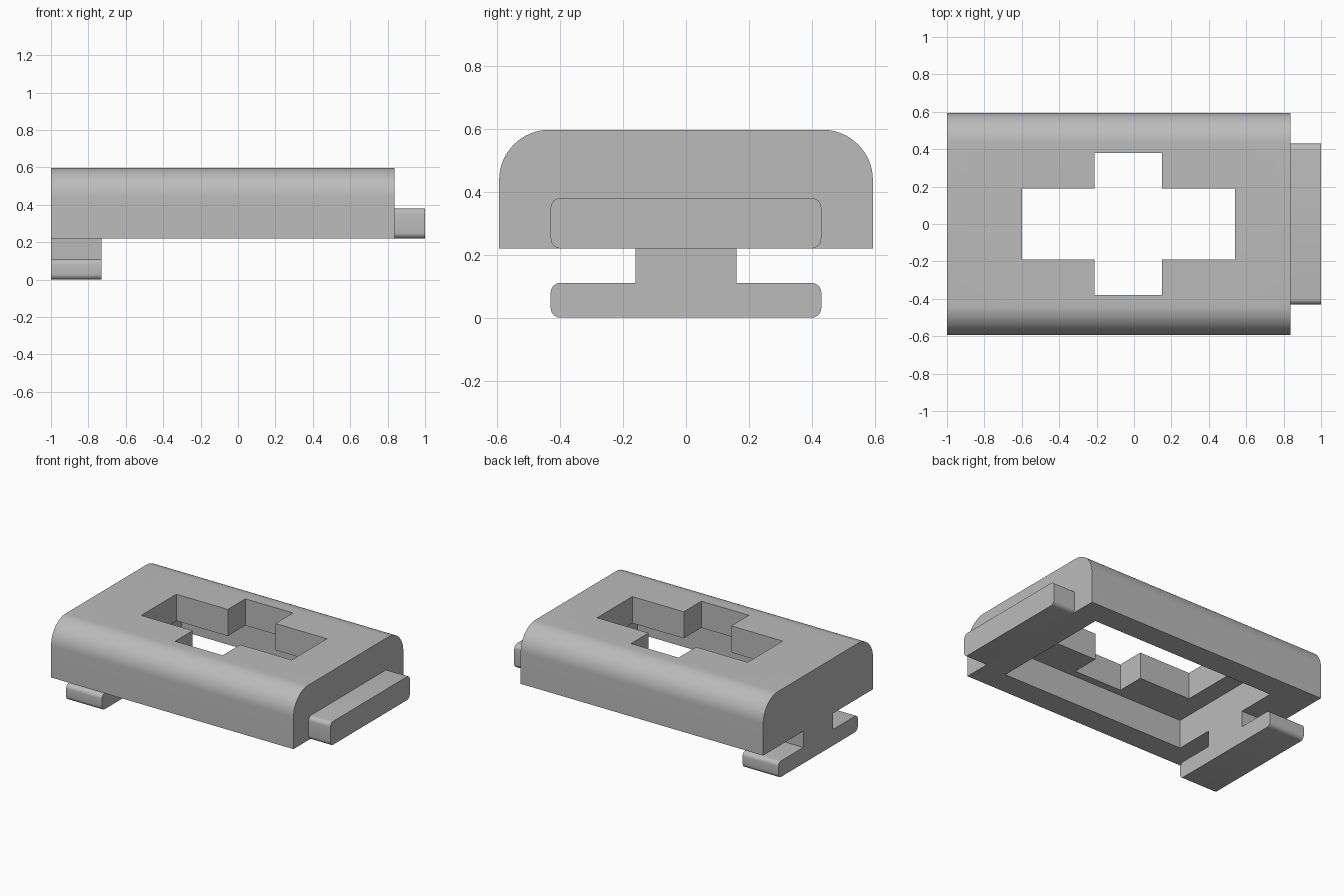
import bpy
import math

if "Cube" in bpy.data.objects:
    bpy.data.objects.remove(bpy.data.objects["Cube"])

grey = bpy.data.materials.new("plain_grey")
GREY = (0.5, 0.5, 0.5, 1)
grey.use_nodes = True
grey.diffuse_color = GREY
grey.node_tree.nodes["Principled BSDF"].inputs["Base Color"].default_value = GREY


def arc(cy, cz, r, start, steps):
    """Quarter circle of (y, z) points, anticlockwise from the start angle."""
    return [(cy + r * math.cos(math.radians(start + 90 * i / steps)),
             cz + r * math.sin(math.radians(start + 90 * i / steps)))
            for i in range(steps + 1)]


def prism(name, points, low, high, axis):
    """Extrude an anticlockwise outline along x (points are y, z) or z (points are x, y)."""
    n = len(points)
    verts = [(h, a, b) if axis == "x" else (a, b, h)
             for h in (low, high) for a, b in points]
    faces = [tuple(reversed(range(n))), tuple(range(n, 2 * n))]
    faces += [(i, (i + 1) % n, n + (i + 1) % n, n + i) for i in range(n)]
    mesh = bpy.data.meshes.new(name)
    mesh.from_pydata(verts, [], faces)
    mesh.materials.append(grey)
    obj = bpy.data.objects.new(name, mesh)
    bpy.context.collection.objects.link(obj)
    return obj


def activate(obj):
    bpy.ops.object.select_all(action="DESELECT")
    obj.select_set(True)
    bpy.context.view_layer.objects.active = obj


def cut(obj, cutter):
    activate(obj)
    mod = obj.modifiers.new("cut", "BOOLEAN")
    mod.operation = "DIFFERENCE"
    mod.solver = "EXACT"
    mod.object = cutter
    bpy.ops.object.modifier_apply(modifier=mod.name)
    bpy.data.objects.remove(cutter)


def rectangle(x0, x1, y0, y1):
    return [(x0, y0), (x1, y0), (x1, y1), (x0, y1)]


# Key levels
W, BAR, STEM = 0.594, 0.43, 0.16       # half widths
BASE, TOP, LIP = 0.22, 0.597, 0.11     # heights
ROUND, SMALL = 0.16, 0.03              # corner radii
BACK, SHOULDER, TIP = -1.0, 0.836, 1.0
FOOT_END = -0.73

# Body with two rounded upper edges
outline = [(-W, BASE), (W, BASE)]
outline += arc(W - ROUND, TOP - ROUND, ROUND, 0, 16)
outline += arc(ROUND - W, TOP - ROUND, ROUND, 90, 16)
body = prism("body", outline, BACK, SHOULDER, "x")

# Shallow pocket underneath
cut(body, prism("pocket_cutter", rectangle(FOOT_END, 0.67, -BAR, BAR), 0.1, 0.415, "z"))

# Cross-shaped window through the top
xa, xb, xc, xd = -0.6, -0.21, 0.15, 0.54
yi, yo = 0.19, 0.38
cross = [(xa, -yi), (xb, -yi), (xb, -yo), (xc, -yo), (xc, -yi), (xd, -yi),
         (xd, yi), (xc, yi), (xc, yo), (xb, yo), (xb, yi), (xa, yi)]
cut(body, prism("window_cutter", cross, 0.3, 0.8, "z"))

# End tab with rounded corners
tab_outline = []
for side_y, side_z, start in ((1, 0.38 - SMALL, 0), (-1, 0.38 - SMALL, 90),
                              (-1, BASE + SMALL, 180), (1, BASE + SMALL, 270)):
    tab_outline += arc(side_y * (BAR - SMALL), side_z, SMALL, start, 6)
tab = prism("end_tab", tab_outline, SHOULDER, TIP, "x")

# T-shaped foot: rounded bar with a narrow stem up to the body
foot_outline = arc(SMALL - BAR, SMALL, SMALL, 180, 6)
foot_outline += arc(BAR - SMALL, SMALL, SMALL, 270, 6)
foot_outline += arc(BAR - SMALL, LIP - SMALL, SMALL, 0, 6)
foot_outline += [(STEM, LIP), (STEM, BASE), (-STEM, BASE), (-STEM, LIP)]
foot_outline += arc(SMALL - BAR, LIP - SMALL, SMALL, 90, 6)
foot = prism("t_foot", foot_outline, BACK, FOOT_END, "x")

for part in (body, tab, foot):
    activate(part)
    bpy.ops.object.shade_smooth_by_angle(angle=math.radians(30))
